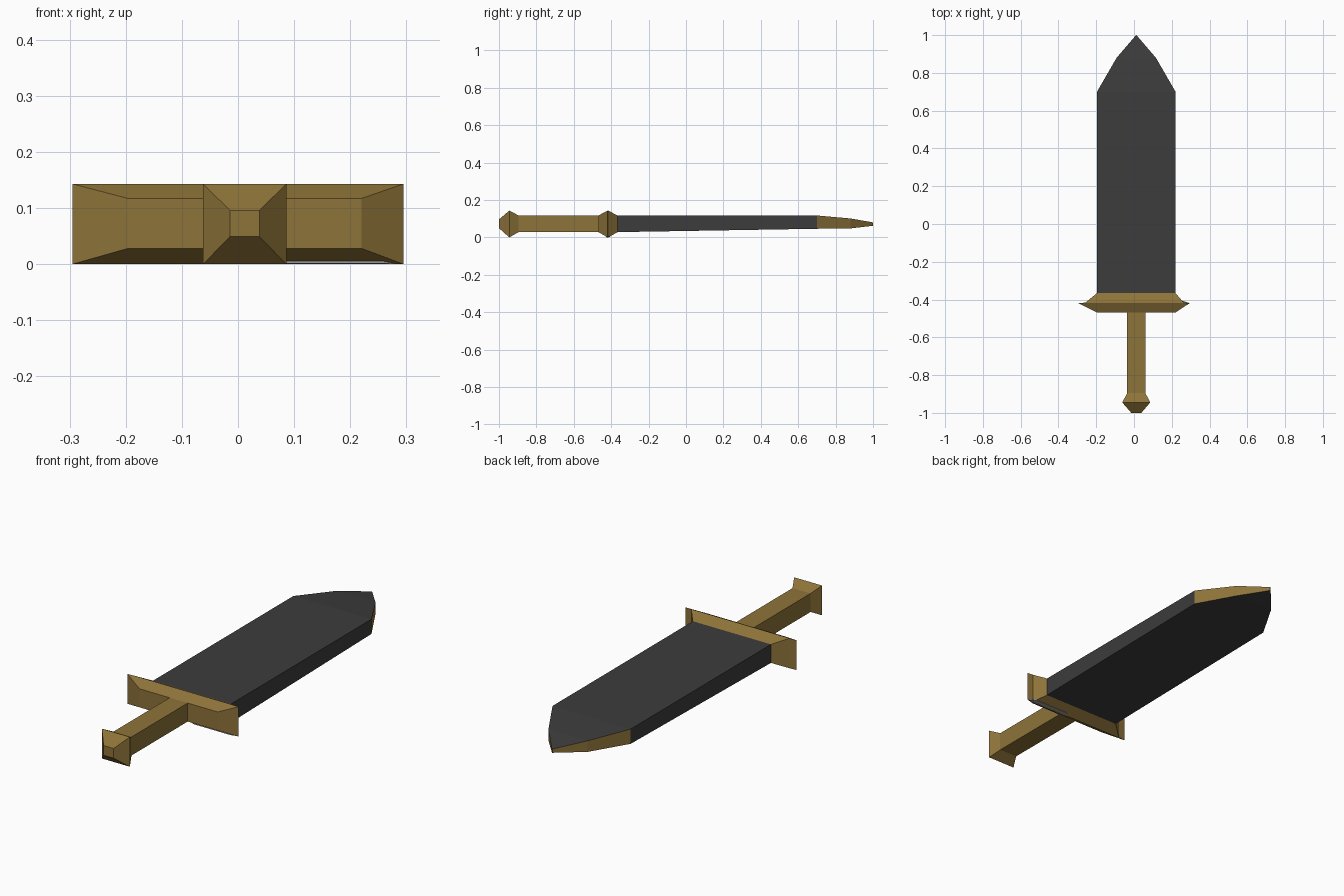
import bpy, bmesh

if "Cube" in bpy.data.objects:
    bpy.data.objects.remove(bpy.data.objects["Cube"])


def material(name, rgb):
    m = bpy.data.materials.new(name)
    m.diffuse_color = (*rgb, 1)
    m.use_nodes = True
    m.node_tree.nodes["Principled BSDF"].inputs["Base Color"].default_value = m.diffuse_color
    return m


BRASS = material("aged_brass", (0.27, 0.172, 0.041))
STEEL = material("dark_steel", (0.045, 0.045, 0.045))
SILVER = material("pale_grey", (0.30, 0.30, 0.30))
CX = 0.012


def loft(name, rings, mats, cap_start=True, cap_end=True, rule=None):
    """Skin rectangular sections (y, half width, z low, z high) along y."""
    bm = bmesh.new()
    loops = []
    for y, w, z0, z1, *c in rings:
        cx = c[0] if c else CX
        loops.append([bm.verts.new(p) for p in
                      ((cx - w, y, z0), (cx + w, y, z0), (cx + w, y, z1), (cx - w, y, z1))])
    for a, b in zip(loops, loops[1:]):
        for i in range(4):
            j = (i + 1) % 4
            bm.faces.new((a[i], a[j], b[j], b[i]))
    if cap_start:
        bm.faces.new(loops[0][::-1])
    if cap_end:
        bm.faces.new(loops[-1])
    bmesh.ops.recalc_face_normals(bm, faces=bm.faces)
    if rule:
        for f in bm.faces:
            f.material_index = rule(f)
    me = bpy.data.meshes.new(name)
    bm.to_mesh(me)
    bm.free()
    for m in mats:
        me.materials.append(m)
    ob = bpy.data.objects.new(name, me)
    bpy.context.collection.objects.link(ob)
    return ob


# Blade: steel, with brass edges on the pointed end
loft("blade", [(-0.37, 0.208, 0.028, 0.117),
               (0.70, 0.208, 0.046, 0.117),
               (0.88, 0.104, 0.048, 0.101),
               (1.00, 0.001, 0.062, 0.080)], [STEEL, BRASS],
     rule=lambda f: int(f.calc_center_median().y > 0.7 and abs(f.normal.z) < 0.6))

# Crossguard: ridged bar with a narrow flange at each end
loft("crossguard", [(-0.468, 0.208, 0.028, 0.117),
                    (-0.419, 0.295, 0.0, 0.143, 0.0),
                    (-0.416, 0.260, 0.0, 0.143, 0.003),
                    (-0.366, 0.208, 0.028, 0.117)], [BRASS])

# Grip
loft("grip", [(-0.897, 0.048, 0.028, 0.117),
              (-0.466, 0.048, 0.028, 0.117)], [BRASS], cap_start=False)

# Pommel: double bevelled block
loft("pommel", [(-1.0, 0.0265, 0.049, 0.096),
                (-0.945, 0.074, 0.0, 0.143),
                (-0.895, 0.048, 0.028, 0.117)], [BRASS])

# Pale sliver along the guard's underside ridge
loft("guard_underside_sliver", [(-0.428, 0.10, 0.001, 0.007, 0.16),
                                (-0.417, 0.12, 0.000, 0.005, 0.17),
                                (-0.404, 0.09, 0.004, 0.010, 0.16)], [SILVER])
